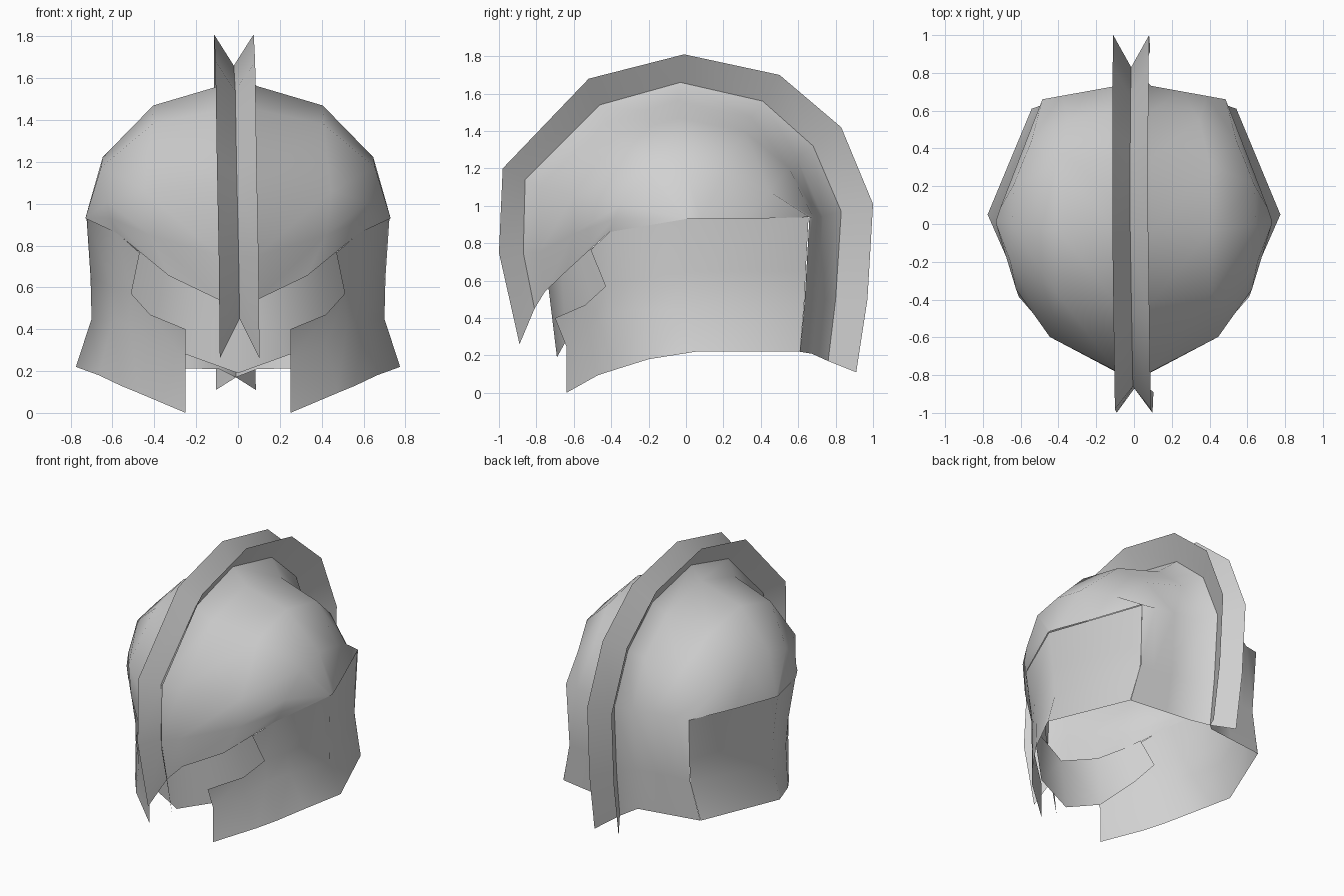
import bpy, bmesh
from math import sin, cos, radians
from mathutils import Vector

cube = bpy.data.objects.get("Cube")
if cube:
    bpy.data.objects.remove(cube)

metal = bpy.data.materials.new("grey_metal")
metal.use_nodes = True
grey = (0.64, 0.64, 0.64, 1)
metal.diffuse_color = grey
metal.node_tree.nodes["Principled BSDF"].inputs["Base Color"].default_value = grey


def sheet(name, grids, mirror=False):
    """Skin each grid (a list of equal rows of points) with quads."""
    bm = bmesh.new()
    for rows in grids:
        verts = [[bm.verts.new(p) for p in row] for row in rows]
        for a, b in zip(verts, verts[1:]):
            for i in range(len(a) - 1):
                bm.faces.new((a[i], a[i + 1], b[i + 1], b[i]))
    bmesh.ops.remove_doubles(bm, verts=bm.verts, dist=0.0005)
    bm.normal_update()
    # Turn every face away from the middle of the helmet
    middle = Vector((0, 0, 0.7))
    for f in bm.faces:
        if f.normal.dot(f.calc_center_median() - middle) < 0:
            f.normal_flip()
    mesh = bpy.data.meshes.new(name)
    bm.to_mesh(mesh)
    bm.free()
    mesh.materials.append(metal)
    for poly in mesh.polygons:
        poly.use_smooth = True
    mesh.set_sharp_from_angle(angle=radians(85))
    obj = bpy.data.objects.new(name, mesh)
    bpy.context.scene.collection.objects.link(obj)
    if mirror:
        mod = obj.modifiers.new("mirror", 'MIRROR')
        mod.merge_threshold = 0.0005


# Crest profiles from brow over the top to the nape, as (y, z)
outer = [(-.89, .26), (-1, .75), (-.98, 1.2), (-.52, 1.68), (-.01, 1.81),
         (.5, 1.7), (.83, 1.42), (1, 1.01), (.97, .5), (.91, .11)]
valley = [(-.81, .45), (-.87, .75), (-.86, 1.14), (-.46, 1.54), (-.03, 1.66),
          (.41, 1.56), (.68, 1.32), (.83, .97), (.8, .5), (.76, .17)]
lean = [.008, .003, -.006, -.013, -.02, -.02, -.018, -.015, -.012, -.01]
ridge = [Vector((s, *v)) for s, v in zip(lean, valley)]
seam = [Vector((.09, v[0] + .65 * (v[0] - o[0]), v[1] + .65 * (v[1] - o[1])))
        for o, v in zip(outer, valley)]
seam[0] = Vector((.09, -.755, .54))
for p in seam[6:]:
    p.y += .012

# Side rim of the skull, one point for each crest station
pivot = Vector((.73, 0, .93))
rim = [pivot] * 4 + [Vector(p) for p in (
    (.73, .02, .93), (.71, .08, .93), (.617, .32, .93),
    (.485, .66, .94), (.475, .635, .5), (.54, .61, .22))]


def arc(p, q, bulge=1.0, first=30):
    """Elliptical arc from the crest seam to the rim."""
    c = Vector((p.x, q.y, q.z))
    inner = [c + ((p - c) * cos(t) + (q - c) * sin(t)) * bulge
             for t in map(radians, (first, 62))]
    return [p, *inner, q]


skull = [arc(p, q) for p, q in zip(seam, rim)]
skull[0] = [seam[0], Vector((.33, -.635, .655)), Vector((.58, -.41, .86)), pivot]
skull[1] = [seam[1], Vector((.42, -.605, .85)), Vector((.61, -.385, .93)), pivot]
skull[2] = arc(seam[2], pivot, .945, 36)
skull[4] = arc(seam[4], rim[4], .985)
skull[6] = arc(seam[6], rim[6], .97)
# The nape is nearly flat from seam to rim
for i in (7, 8, 9):
    skull[i] = [seam[i].lerp(rim[i], t) for t in (0, .4, .75, 1)]

# Skull halves sweep up into the ridge that carries two flared crest fins
for side, label in ((1, "left"), (-1, "right")):
    half = [[top] + [Vector((side * p.x, p.y, p.z)) for p in row]
            for top, row in zip(ridge, skull)]
    sheet(label + "_skull", [half])
    tips = [(s + side * .095, *o) for s, o in zip(lean, outer)]
    sheet(label + "_crest_fin", [[tips, ridge]])

# Face mask set inside the cheek guards, below the brow
sheet("face_mask", [[
    [(0, -.735, .56), (.25, -.665, .64), (.4, -.565, .73), (.47, -.495, .78)],
    [(0, -.69, .19), (.25, -.64, .28), (.42, -.5, .45), (.51, -.4, .57)]]],
    mirror=True)

# Cheek guards: front flap, then the flared side wall round to the back
flap = [[(.25, -.64, 0), (.25, -.64, .25), (.25, -.7, .4)],
        [(.475, -.47, .095), (.42, -.52, .33), (.42, -.54, .47)],
        [(.56, -.36, .13), (.52, -.41, .42), (.51, -.43, .57)]]
wall = [flap[2] + [(.47, -.51, .765)],
        [(.665, -.2, .18), (.6, -.27, .44), (.595, -.3, .6), (.58, -.405, .862)],
        [(.775, .05, .22), (.7, .03, .45), (.705, .02, .65), (.724, 0, .93)],
        [(.542, .61, .22), (.478, .632, .48), (.475, .64, .65), (.482, .655, .938)]]
sheet("cheek_guard", [flap, wall], mirror=True)
